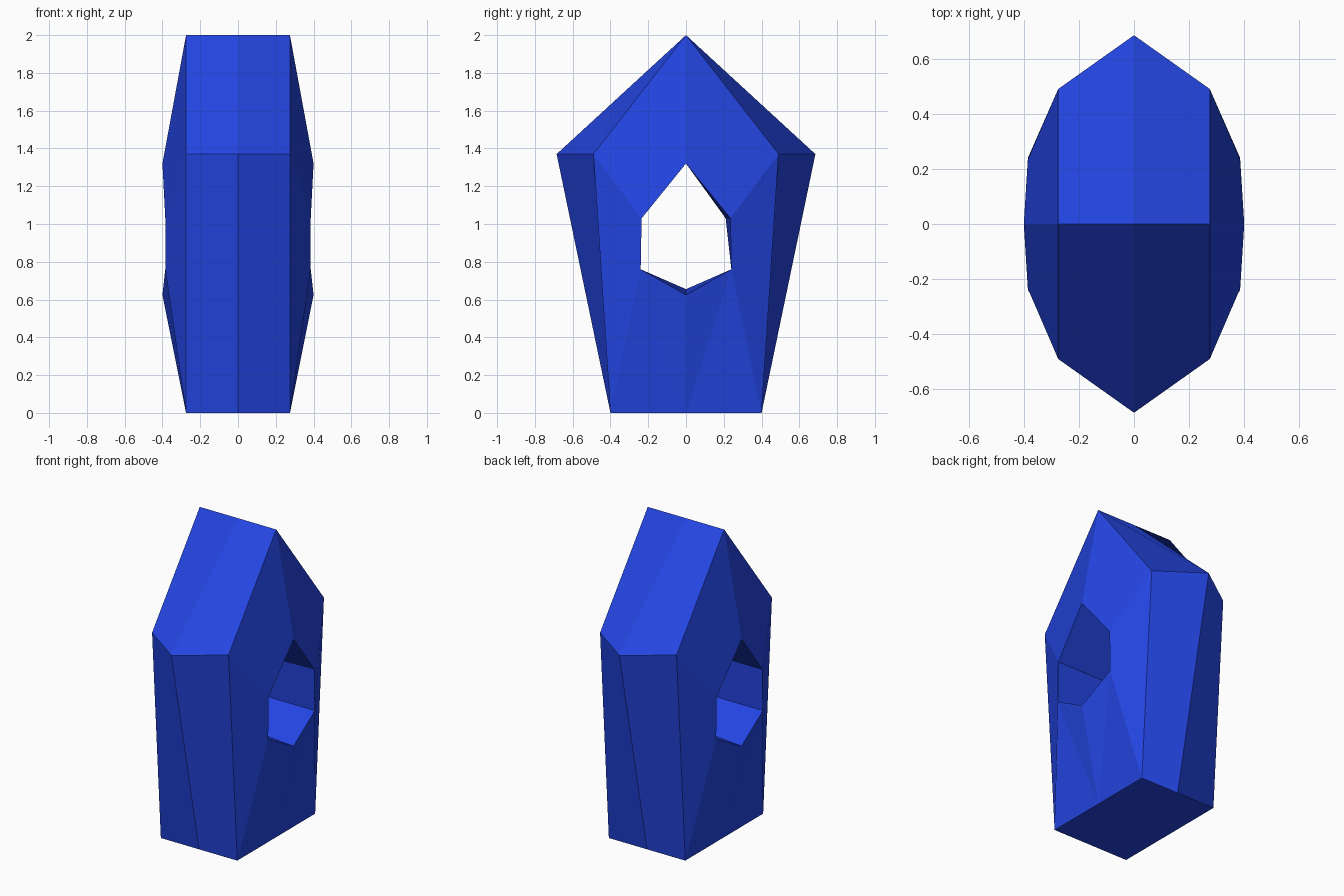
import bpy, bmesh

if "Cube" in bpy.data.objects:
    bpy.data.objects.remove(bpy.data.objects["Cube"])

# Single flat colour
blue = bpy.data.materials.new("bright blue")
blue.diffuse_color = (0.017, 0.06, 0.76, 1)
blue.use_nodes = True
blue.node_tree.nodes["Principled BSDF"].inputs["Base Color"].default_value = blue.diffuse_color

# Outer outline (y, z): peak, back shoulder, back foot, base centre, front foot, front shoulder
SIDE = [(0, 2), (0.49, 1.37), (0.4, 0), (0, 0), (-0.4, 0), (-0.49, 1.37)]
MIDDLE = [(0, 2), (0.685, 1.37), (0.4, 0), (0, 0), (-0.4, 0), (-0.685, 1.37)]

# Window outline (x, y, z) on the side face, and (y, z) halfway through the body
RIM = [(0.4, 0, 1.32), (0.385, 0.235, 1.03), (0.385, 0.24, 0.76),
       (0.4, 0, 0.625), (0.385, -0.24, 0.76), (0.385, -0.235, 1.03)]
CORE = [(0, 1.32), (0.21, 1.03), (0.24, 0.76),
        (0, 0.655), (-0.24, 0.76), (-0.235, 1.03)]

bm = bmesh.new()


def ring(points):
    return [bm.verts.new(p) for p in points]


def bridge(*rings):
    """Join successive rings with quads whose folds mirror from back to front."""
    for a, b in zip(rings, rings[1:]):
        n = len(a)
        for i in range(n):
            j = (i + 1) % n
            if i < n // 2:
                bm.faces.new((b[i], b[j], a[j], a[i]))
            else:
                bm.faces.new((b[j], a[j], a[i], b[i]))


# Cross-sections of the body and of the window tunnel
left, right = (ring([(s * 0.275, y, z) for y, z in SIDE]) for s in (-1, 1))
middle = ring([(0, y, z) for y, z in MIDDLE])
left_rim, right_rim = (ring([(s * x, y, z) for x, y, z in RIM]) for s in (-1, 1))
core = ring([(0, y, z) for y, z in CORE])

# Outer shell and tunnel walls
bridge(left, middle, right)
bridge(left_rim, core, right_rim)

# Side facets between outline and window
for outer, rim in ((left, left_rim), (right, right_rim)):
    peak, back, back_foot, base, front_foot, front = outer
    for face in ((peak, back, rim[1], rim[0]),
                 (back, back_foot, rim[2], rim[1]),
                 (back_foot, base, rim[2]),
                 (base, rim[3], rim[2]),
                 (base, rim[4], rim[3]),
                 (base, front_foot, rim[4]),
                 (front_foot, front, rim[5], rim[4]),
                 (front, peak, rim[0], rim[5])):
        bm.faces.new(face)

bmesh.ops.recalc_face_normals(bm, faces=bm.faces)
mesh = bpy.data.meshes.new("faceted_body")
bm.to_mesh(mesh)
bm.free()
mesh.materials.append(blue)
body = bpy.data.objects.new("faceted_body", mesh)
bpy.context.collection.objects.link(body)
